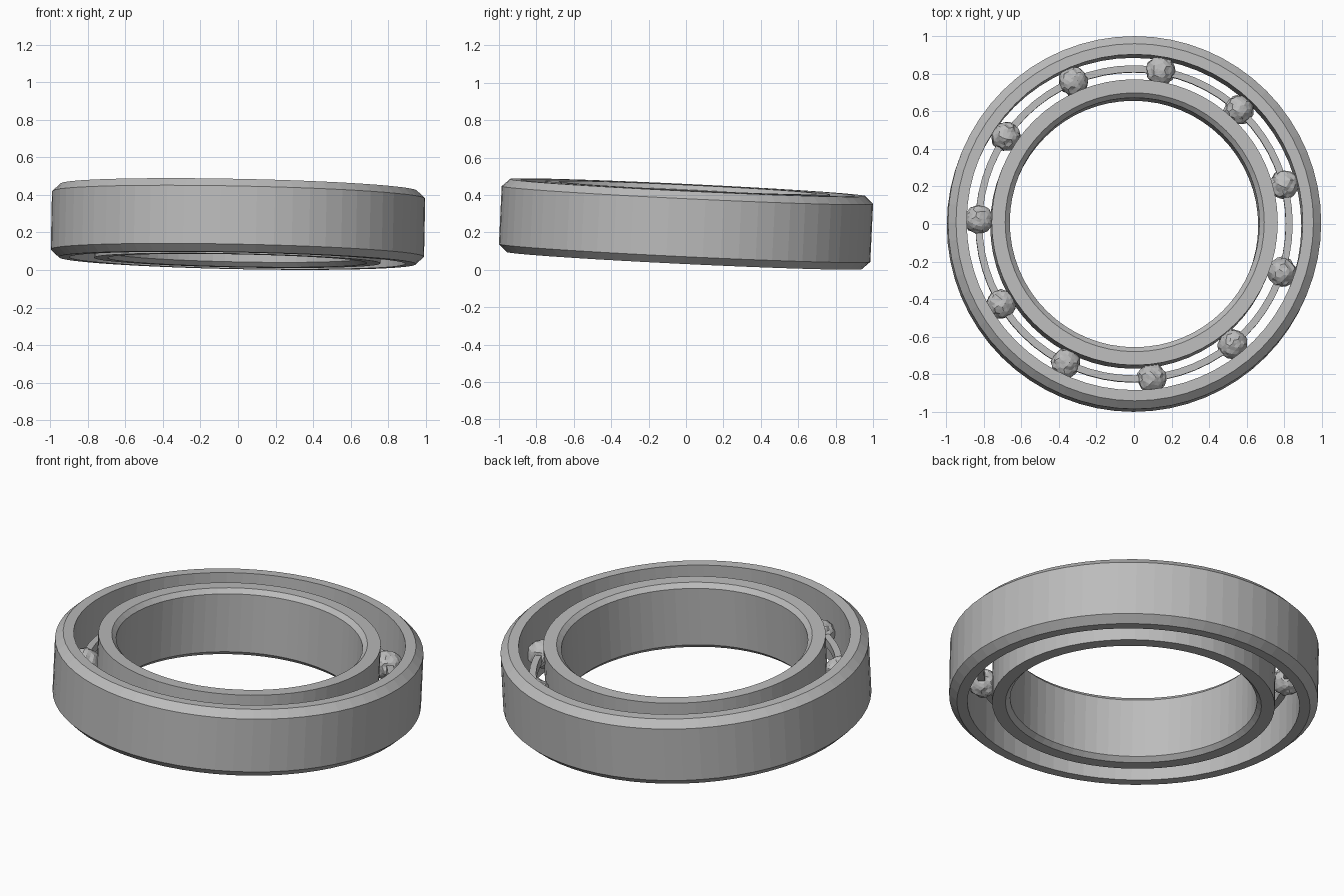
import bpy, bmesh, math, random
from mathutils import Matrix, Vector

random.seed(4)
cube = bpy.data.objects.get("Cube")
if cube:
    bpy.data.objects.remove(cube, do_unlink=True)

GREY = (0.5, 0.5, 0.5, 1)
steel = bpy.data.materials.new("steel grey")
steel.use_nodes = True
steel.diffuse_color = GREY
steel.node_tree.nodes["Principled BSDF"].inputs["Base Color"].default_value = GREY

HALF = 0.195          # half width of the bearing
BALLS = 11
PITCH = 0.828         # radius of the ball circle
TILT = (-0.048, 0.02, 0)


def finish(name, bm):
    """Turn a bmesh into a tilted object."""
    bmesh.ops.recalc_face_normals(bm, faces=bm.faces)
    mesh = bpy.data.meshes.new(name)
    bm.to_mesh(mesh)
    bm.free()
    mesh.materials.append(steel)
    obj = bpy.data.objects.new(name, mesh)
    obj.location.z = 0.245
    obj.rotation_euler = TILT
    bpy.context.collection.objects.link(obj)
    return obj


def lathe(name, profile, steps=64):
    """Spin a closed (radius, height) profile around the axis."""
    bm = bmesh.new()
    rings = []
    for i in range(steps):
        a = math.tau * i / steps
        rings.append([bm.verts.new((r * math.cos(a), r * math.sin(a), z)) for r, z in profile])
    n = len(profile)
    for i in range(steps):
        a, b = rings[i], rings[(i + 1) % steps]
        for j in range(n):
            k = (j + 1) % n
            bm.faces.new((a[j], b[j], b[k], a[k]))
    return finish(name, bm)


# Outer ring, chamfered on its outside
lathe("outer_ring", [(0.895, -HALF), (0.952, -HALF), (0.994, -HALF + 0.04),
                     (0.994, HALF - 0.04), (0.952, HALF), (0.895, HALF)])

# Inner ring, chamfered around its bore
lathe("inner_ring", [(0.69, -HALF), (0.762, -HALF), (0.762, HALF),
                     (0.69, HALF), (0.665, HALF - 0.025), (0.665, -HALF + 0.025)])

# Thin cage joining the balls
lathe("cage", [(0.808, -0.025), (0.845, -0.025), (0.845, 0.025), (0.808, 0.025)])

# Rough faceted balls, evenly spaced
bm = bmesh.new()
for i in range(BALLS):
    a = math.radians(14.7) + math.tau * i / BALLS
    centre = Vector((PITCH * math.cos(a), PITCH * math.sin(a), 0))
    ball = bmesh.ops.create_icosphere(bm, subdivisions=3, radius=0.08,
                                      matrix=Matrix.Translation(centre))
    for v in ball["verts"]:
        v.co = centre + (v.co - centre) * random.uniform(0.9, 1.04)
finish("balls", bm)
